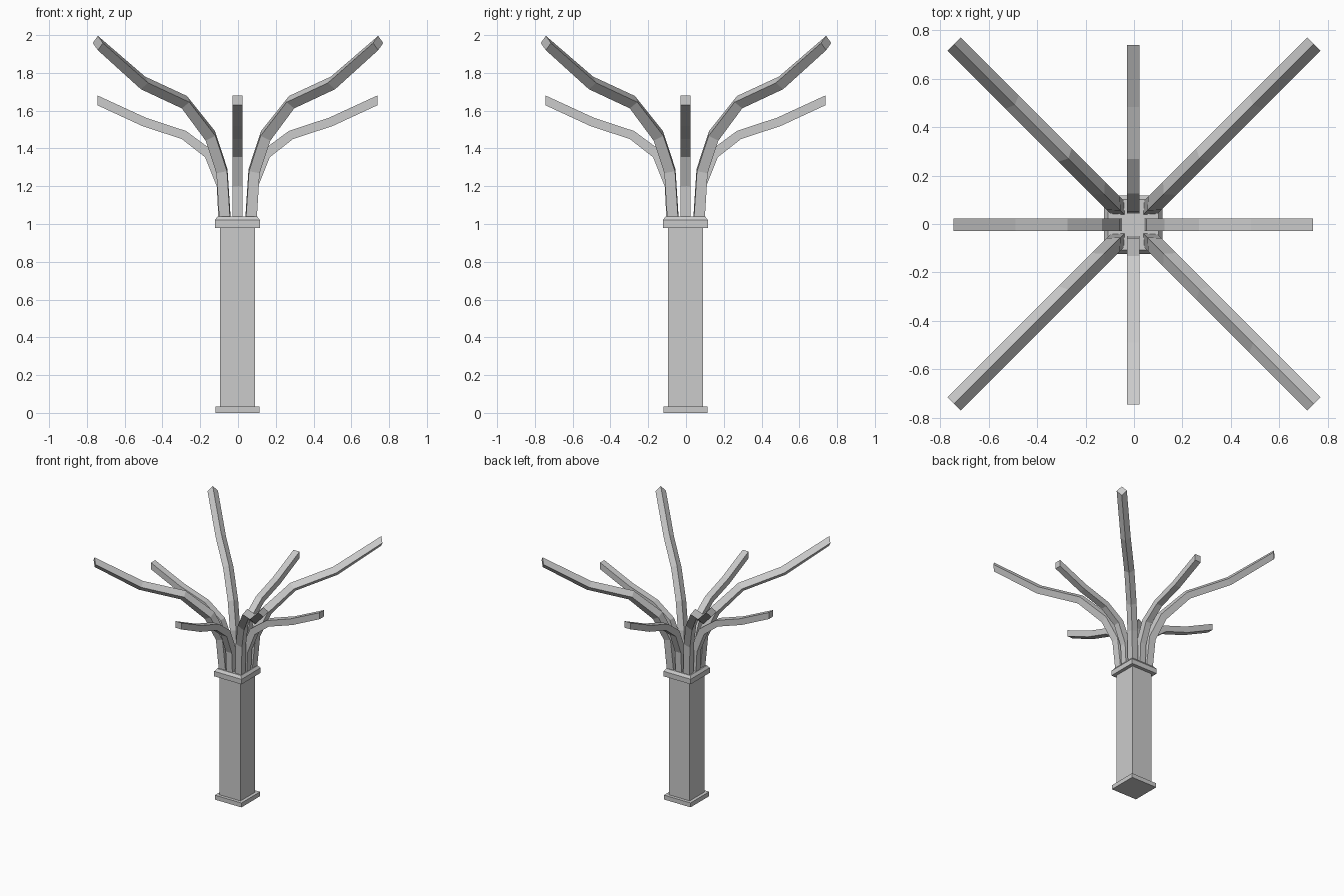
import bpy, math
from mathutils import Vector, Matrix

if "Cube" in bpy.data.objects:
    bpy.data.objects.remove(bpy.data.objects["Cube"])

OFF = -0.003  # column sits a hair off the centre


def make_mesh(name, verts, faces):
    me = bpy.data.meshes.new(name)
    me.from_pydata(verts, [], faces)
    me.update()
    ob = bpy.data.objects.new(name, me)
    bpy.context.collection.objects.link(ob)
    return ob


def loft(name, rings):
    """Skin a stack of four-cornered rings and close both ends."""
    verts = [v for r in rings for v in r]
    faces = [(3, 2, 1, 0)]
    for i in range(len(rings) - 1):
        a = i * 4
        for k in range(4):
            n = (k + 1) % 4
            faces.append((a + k, a + n, a + 4 + n, a + 4 + k))
    e = (len(rings) - 1) * 4
    faces.append((e, e + 1, e + 2, e + 3))
    return make_mesh(name, verts, faces)


def square_stack(name, levels):
    """Square solid from (half width, z) levels."""
    return loft(name, [[(OFF + sx * h, OFF + sy * h, z)
                        for sx, sy in ((-1, -1), (1, -1), (1, 1), (-1, 1))]
                       for h, z in levels])


def branch(name, path, angle, half_width, diamond, off):
    """Sweep a square section along (radius, z, half thickness) points."""
    pts = [Vector((p[0], p[1])) for p in path]
    rings = []
    for i, (r, z, t) in enumerate(path):
        if i == 0:
            d = Vector((0, 1))          # level cut at the foot
        elif i == len(path) - 1:
            d = Vector((1, 0))          # upright cut at the tip
        else:
            d = ((pts[i] - pts[i - 1]).normalized()
                 + (pts[i + 1] - pts[i]).normalized()).normalized()
        n = Vector((-d.y, d.x)) * t     # points inward / upward
        w = half_width
        if diamond:
            sec = ((0, -1), (1, 0), (0, 1), (-1, 0))
        else:
            sec = ((-1, -1), (1, -1), (1, 1), (-1, 1))
        # reversed so that faces point outward
        rings.append([(r + n.x * b, a * w, z + n.y * b) for a, b in sec[::-1]])
    ob = loft(name, rings)
    ob.data.transform(Matrix.Translation((off, off, 0))
                      @ Matrix.Rotation(angle, 4, 'Z'))
    ob.data.flip_normals()
    return ob


# column
square_stack("column_base", [(0.117, 0), (0.117, 0.035)])
square_stack("column_shaft", [(0.092, 0.03), (0.092, 0.99)])
square_stack("column_cap", [(0.12, 0.98), (0.12, 1.02), (0.105, 1.04)])

# low branches along the axes, tall diamond-section branches on the diagonals
low = [(0.073, 1.03, 0.028), (0.082, 1.205, 0.028), (0.15, 1.37, 0.027),
       (0.283, 1.471, 0.024), (0.495, 1.541, 0.024), (0.742, 1.655, 0.026)]
S = math.sqrt(2)
tall = [(0.069 * S, 1.03, 0.043), (0.085 * S, 1.28, 0.043),
        (0.147 * S, 1.467, 0.043), (0.284 * S, 1.645, 0.038),
        (0.503 * S, 1.747, 0.037), (0.742 * S, 1.958, 0.038)]
for i in range(4):
    a = i * math.pi / 2
    branch(f"low_branch_{i + 1}", low, a, 0.0265, False, OFF)
    branch(f"tall_branch_{i + 1}", tall, a + math.pi / 4, 0.038, True, 0)
